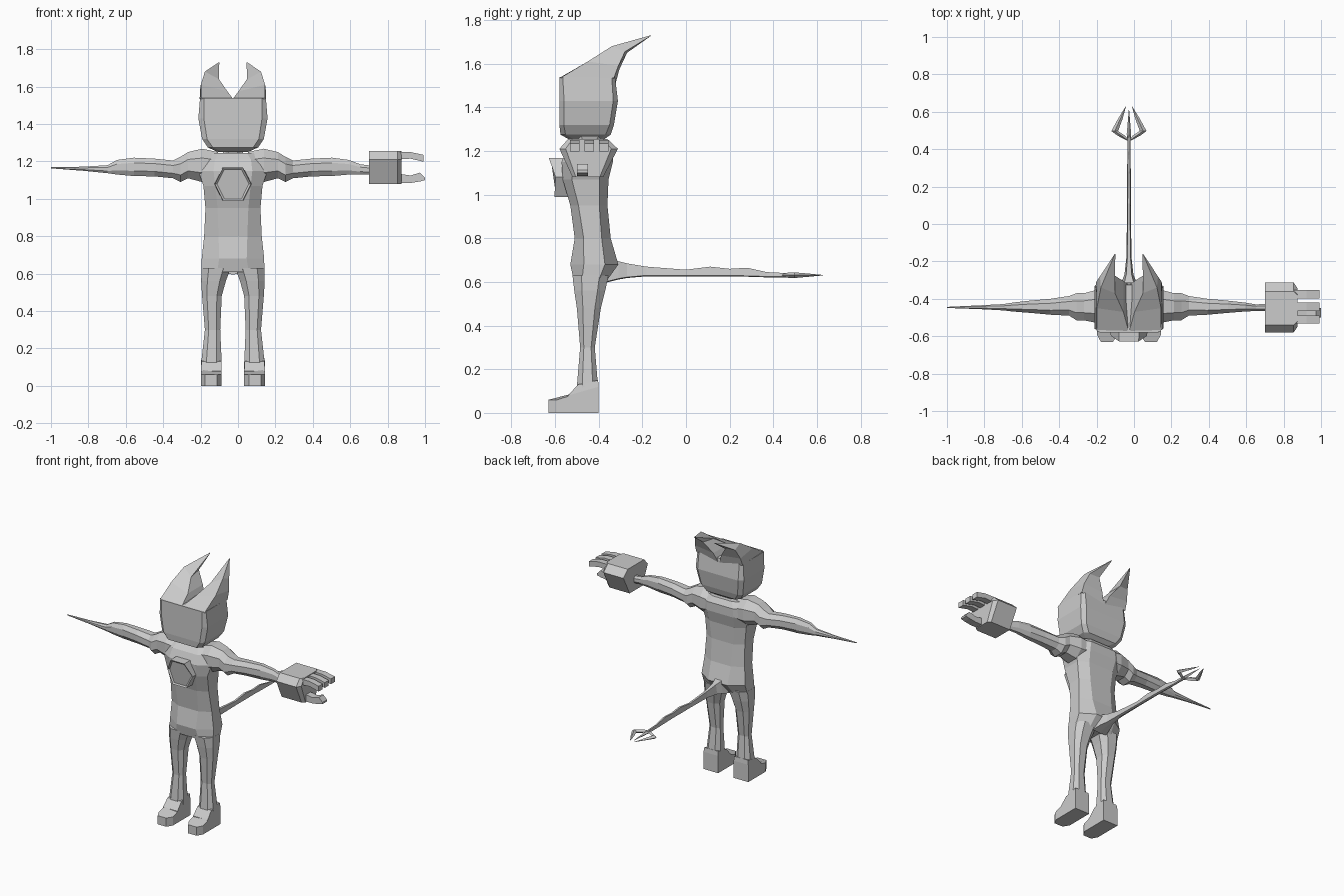
import bpy, bmesh, math
from mathutils import Vector

C = -0.027  # x of the body's mirror plane
grey = bpy.data.materials.new("plain grey")
grey.diffuse_color = (0.6, 0.6, 0.6, 1)


def finish(name, bm):
    bmesh.ops.remove_doubles(bm, verts=bm.verts[:], dist=1e-5)
    bmesh.ops.recalc_face_normals(bm, faces=bm.faces[:])
    me = bpy.data.meshes.new(name)
    bm.to_mesh(me)
    bm.free()
    me.materials.append(grey)
    ob = bpy.data.objects.new(name, me)
    bpy.context.collection.objects.link(ob)
    return ob


def loft(name, rings, side=1):
    """Skin rings of (u, y, z) points; u is the offset from the mirror plane."""
    bm = bmesh.new()
    vs = [[bm.verts.new((C + side * u, y, z)) for u, y, z in r] for r in rings]
    n = len(vs[0])
    for a, b in zip(vs, vs[1:]):
        for i in range(n):
            j = (i + 1) % n
            bm.faces.new((a[i], a[j], b[j], b[i]))
    bm.faces.new(vs[0])
    bm.faces.new(vs[-1])
    return finish(name, bm)


def pair(name, rings):
    for s, tag in ((1, "left"), (-1, "right")):
        loft(f"{tag}_{name}", rings, s)


def octagon(a0, a1, b0, b1, cut=0.28):
    """Chamfered rectangle in two axes."""
    ca, cb = cut * (a1 - a0), cut * (b1 - b0)
    return [(a0 + ca, b0), (a1 - ca, b0), (a1, b0 + cb), (a1, b1 - cb),
            (a1 - ca, b1), (a0 + ca, b1), (a0, b1 - cb), (a0, b0 + cb)]


def zring(z, u0, u1, y0, y1, cut=0.28):
    return [(u, y, z) for u, y in octagon(u0, u1, y0, y1, cut)]


def xring(u, y0, y1, z0, z1, cut=0.28):
    return [(u, y, z) for y, z in octagon(y0, y1, z0, z1, cut)]


# Torso: hips up to the neck
loft("torso", [zring(z, -w, w, f, b, c) for z, w, f, b, c in (
    (0.61, 0.168, -0.515, -0.36, 0.25), (0.68, 0.167, -0.53, -0.31, 0.28),
    (0.80, 0.154, -0.51, -0.345, 0.25), (0.95, 0.147, -0.53, -0.36, 0.22),
    (1.07, 0.158, -0.565, -0.355, 0.2), (1.15, 0.185, -0.57, -0.335, 0.22),
    (1.21, 0.185, -0.545, -0.335, 0.24), (1.245, 0.15, -0.51, -0.36, 0.25))])
loft("neck", [zring(1.22, -0.06, 0.06, -0.5, -0.38), zring(1.28, -0.045, 0.045, -0.49, -0.4)])

# Legs and feet
pair("leg", [zring(z, a, b, f, k, 0.25) for z, a, b, f, k in (
    (0.05, 0.06, 0.172, -0.51, -0.40), (0.12, 0.06, 0.17, -0.50, -0.403),
    (0.30, 0.068, 0.15, -0.485, -0.418), (0.48, 0.06, 0.165, -0.50, -0.39),
    (0.56, 0.038, 0.17, -0.512, -0.37), (0.63, 0.012, 0.168, -0.52, -0.355))])
foot = [(0.06, -0.40), (0.172, -0.40), (0.172, -0.59), (0.15, -0.63), (0.085, -0.63), (0.06, -0.59)]
pair("foot", [[(u, y, 0) for u, y in foot],
              [(u, y, 0.06 if y < -0.5 else 0.12) for u, y in foot]])
pair("ankle", [[(0.06, -0.40, 0.05), (0.172, -0.40, 0.05), (0.172, -0.54, 0.05), (0.06, -0.54, 0.05)],
               [(0.06, -0.40, 0.12), (0.172, -0.40, 0.12), (0.172, -0.54, 0.08), (0.06, -0.54, 0.08)],
               [(0.062, -0.403, 0.15), (0.168, -0.403, 0.15), (0.168, -0.495, 0.13), (0.062, -0.495, 0.13)]])

# Arms: shared shoulder and upper arm, then a wrist on one side and a spike on the other
upper = [(0.08, -0.53, -0.35, 1.10, 1.25), (0.165, -0.53, -0.35, 1.09, 1.268),
         (0.24, -0.515, -0.37, 1.11, 1.25), (0.28, -0.515, -0.37, 1.09, 1.225),
         (0.32, -0.49, -0.385, 1.11, 1.205), (0.42, -0.485, -0.40, 1.12, 1.215),
         (0.53, -0.475, -0.41, 1.122, 1.22), (0.62, -0.468, -0.42, 1.13, 1.208)]
wrist = [(0.68, -0.465, -0.43, 1.13, 1.185), (0.76, -0.465, -0.425, 1.13, 1.175)]
spike = [(0.67, -0.462, -0.428, 1.137, 1.18), (0.80, -0.455, -0.435, 1.15, 1.172),
         (0.973, -0.449, -0.443, 1.163, 1.169)]
loft("left_arm", [xring(*r) for r in upper + wrist])
loft("right_spike_arm", [xring(*r) for r in upper + spike], -1)

# Claw hand
palm = [(-0.54, 1.255), (-0.36, 1.255), (-0.312, 1.21), (-0.38, 1.08), (-0.52, 1.08), (-0.58, 1.21)]
loft("hand", [[(u, y, z) for y, z in palm] for u in (0.727, 0.88)] +
     [[(0.90, -0.45 + (y + 0.45) * 0.78, z) for y, z in palm]])


def finger(name, y, w, path):
    loft(name, [[(u, y - w, a), (u, y + w, a), (u, y + w, b), (u, y - w, b)] for u, a, b in path])


for i, y in enumerate((-0.51, -0.443, -0.376)):
    finger(f"finger_{i + 1}", y, 0.022, [(0.88, 1.21, 1.25), (0.95, 1.215, 1.25), (1.02, 1.198, 1.235)])
finger("thumb", -0.475, 0.025, [(0.88, 1.085, 1.135), (0.95, 1.085, 1.125), (1.0, 1.093, 1.14), (1.027, 1.10, 1.112)])

# Head block with a narrow chin
loft("head", [zring(z, -w, w, f, b, c) for z, w, f, b, c in (
    (1.25, 0.08, -0.53, -0.38, 0.15), (1.275, 0.135, -0.575, -0.345, 0.1),
    (1.32, 0.165, -0.58, -0.33, 0.08), (1.43, 0.185, -0.58, -0.312, 0.08),
    (1.54, 0.176, -0.58, -0.325, 0.06))])

# Horns sweep up and back from the whole top of the head
pair("horn", [
    [(0.0, -0.58, 1.535), (0.172, -0.575, 1.535), (0.178, -0.33, 1.535), (0.0, -0.325, 1.50)],
    [(0.03, -0.47, 1.575), (0.172, -0.45, 1.61), (0.175, -0.31, 1.59), (0.03, -0.305, 1.575)],
    [(0.075, -0.37, 1.64), (0.15, -0.34, 1.68), (0.155, -0.28, 1.655), (0.085, -0.27, 1.65)],
    [(0.073, -0.165, 1.728), (0.076, -0.162, 1.73), (0.076, -0.16, 1.728), (0.073, -0.16, 1.728)]])

# Chest badge: hexagon plate with an inset, recessed face
bm = bmesh.new()
hexa = [(-0.097, 1.08), (-0.052, 1.168), (0.052, 1.168), (0.097, 1.08), (0.052, 0.99), (-0.052, 0.99)]


def badge_y(u, z):
    return -0.628 + 0.28 * max(0, 1.08 - z) + 0.03 * (abs(u) > 0.09)


front = [bm.verts.new((C + u, badge_y(u, z), z)) for u, z in hexa]
back = [bm.verts.new((C + u * 1.05, -0.53, z)) for u, z in hexa]
for i in range(6):
    j = (i + 1) % 6
    bm.faces.new((front[i], front[j], back[j], back[i]))
bm.faces.new(back)
plate = bm.faces.new(front)
bm.normal_update()
bmesh.ops.inset_region(bm, faces=[plate], thickness=0.012, depth=0)
for v in plate.verts:
    v.co.y += 0.008
finish("chest_badge", bm)

# Tail with small bumps on top
loft("tail", [[(-w, y, a), (0, y, a - 0.004), (w, y, a), (w * 0.6, y, b), (-w * 0.6, y, b)] for y, w, a, b in (
    (-0.37, 0.055, 0.60, 0.74), (-0.31, 0.04, 0.615, 0.695), (-0.27, 0.024, 0.622, 0.685),
    (-0.18, 0.014, 0.63, 0.67), (0.0, 0.011, 0.63, 0.656), (0.11, 0.011, 0.63, 0.67),
    (0.2, 0.010, 0.63, 0.66), (0.28, 0.010, 0.628, 0.665), (0.37, 0.008, 0.625, 0.645),
    (0.47, 0.009, 0.625, 0.64))])


# Trident tip: barbed side prongs and a centre prong
def prong(name, path, side):
    loft(name, [[(u - w, y, 0.631), (u, y, 0.631 + h), (u + w, y, 0.631), (u, y, 0.631 - h)]
                for u, y, w, h in path], side)


for s, tag in ((1, "left"), (-1, "right")):
    prong(f"{tag}_tail_barb", [(0.004, 0.445, 0.004, 0.006), (0.04, 0.472, 0.02, 0.013),
                               (0.076, 0.497, 0.018, 0.013), (0.045, 0.565, 0.012, 0.007),
                               (0.017, 0.628, 0.001, 0.001)], s)
prong("tail_centre_prong", [(0, 0.44, 0.008, 0.008), (0, 0.48, 0.012, 0.012), (0, 0.61, 0.001, 0.001)], 1)
